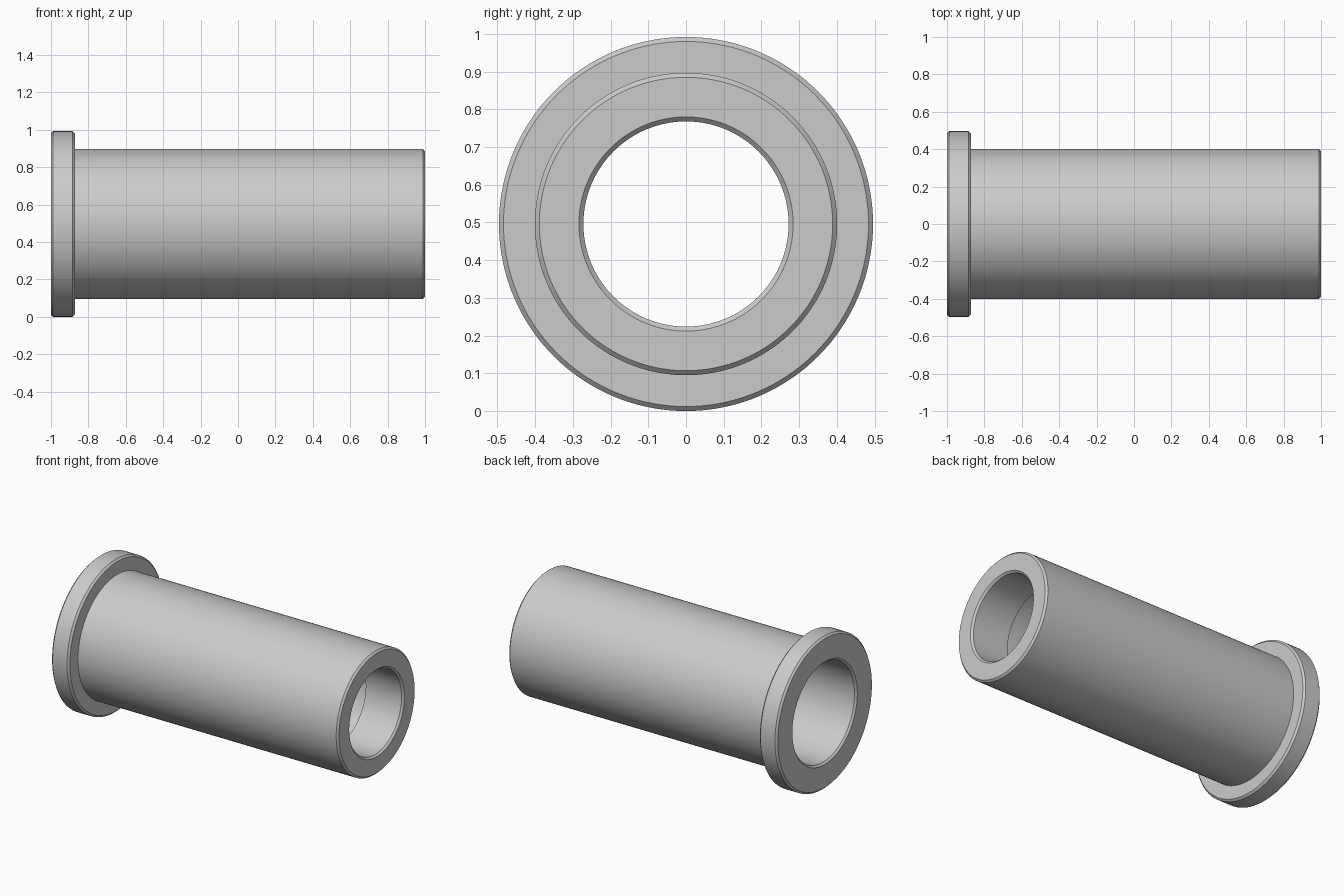
import bpy, bmesh, math
from mathutils import Vector, Matrix

if "Cube" in bpy.data.objects:
    bpy.data.objects.remove(bpy.data.objects["Cube"])

FLANGE_R, TUBE_R = 0.496, 0.401
BORE_R, WIDE_BORE_R = 0.272, 0.322
C = 0.012          # chamfer size
SHOULDER_X = 0.73  # where the bore widens inside
SEGMENTS = 144

# Closed half-section as (x, radius)
profile = [
    (-1, WIDE_BORE_R + C), (-1, FLANGE_R - C), (-1 + C, FLANGE_R),
    (-0.872 - C, FLANGE_R), (-0.872, FLANGE_R - C), (-0.872, TUBE_R),
    (1 - C, TUBE_R), (1, TUBE_R - C), (1, BORE_R + C), (1 - C, BORE_R),
    (SHOULDER_X, BORE_R), (SHOULDER_X, WIDE_BORE_R), (-1 + C, WIDE_BORE_R),
]

# Revolve the section around the x axis
bm = bmesh.new()
verts = [bm.verts.new((x, 0, r)) for x, r in profile]
edges = [bm.edges.new((verts[i - 1], verts[i])) for i in range(len(verts))]
bmesh.ops.spin(bm, geom=verts + edges, cent=(0, 0, 0), axis=(1, 0, 0),
               angle=math.tau, steps=SEGMENTS, use_merge=True)
bmesh.ops.remove_doubles(bm, verts=bm.verts, dist=1e-5)
bmesh.ops.recalc_face_normals(bm, faces=bm.faces)
bmesh.ops.translate(bm, verts=bm.verts, vec=(0, 0, FLANGE_R))

mesh = bpy.data.meshes.new("flanged_bushing")
bm.to_mesh(mesh)
bm.free()
bushing = bpy.data.objects.new("flanged_bushing", mesh)
bpy.context.collection.objects.link(bushing)

# Smooth round walls, crisp chamfers
bpy.context.view_layer.objects.active = bushing
bushing.select_set(True)
bpy.ops.object.shade_smooth_by_angle(angle=math.radians(30))
